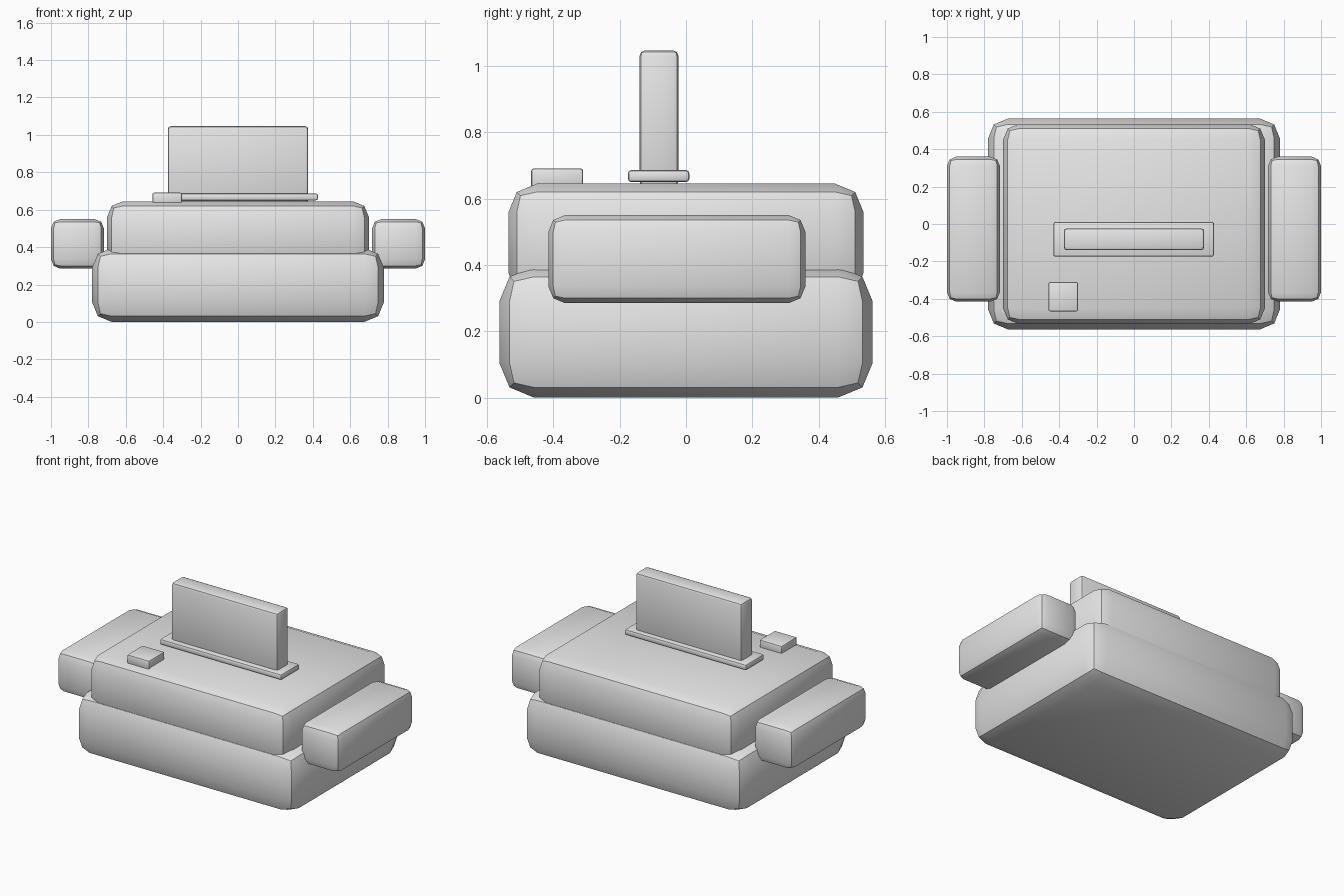
import bpy
import math

cube = bpy.data.objects.get("Cube")
if cube:
    bpy.data.objects.remove(cube, do_unlink=True)

# Single plain grey finish
grey = bpy.data.materials.new("light grey")
grey.use_nodes = True
grey.diffuse_color = (0.8, 0.8, 0.8, 1)
grey.node_tree.nodes["Principled BSDF"].inputs["Base Color"].default_value = (0.8, 0.8, 0.8, 1)


def rounded_box(name, x, y, z, bevel):
    """Box given by its (low, high) range on each axis, with two-step bevelled edges."""
    spans = (x, y, z)
    bpy.ops.mesh.primitive_cube_add(size=1, location=[(a + b) / 2 for a, b in spans])
    box = bpy.context.object
    box.name = name
    box.scale = [b - a for a, b in spans]
    bpy.ops.object.transform_apply(location=False, rotation=False, scale=True)
    box.data.materials.append(grey)
    mod = box.modifiers.new("Bevel", "BEVEL")
    mod.width = bevel
    mod.segments = 2
    bpy.ops.object.modifier_apply(modifier=mod.name)
    bpy.ops.object.shade_smooth_by_angle(angle=math.radians(30))
    return box


# Main body in two tiers
rounded_box("lower_body", (-0.78, 0.78), (-0.563, 0.563), (0, 0.395), 0.105)
rounded_box("upper_body", (-0.70, 0.70), (-0.535, 0.535), (0.29, 0.645), 0.085)

# Side pods
for name, side in (("left_pod", 1), ("right_pod", -1)):
    x = sorted((side * 0.717, side * 1.0))
    rounded_box(name, x, (-0.415, 0.36), (0.285, 0.55), 0.05)

# Upright panel standing in its slot rim
rounded_box("slot_rim", (-0.43, 0.427), (-0.175, 0.01), (0.65, 0.686), 0.01)
rounded_box("upright_panel", (-0.375, 0.375), (-0.14, -0.023), (0.635, 1.047), 0.016)

# Push button
rounded_box("button", (-0.457, -0.30), (-0.467, -0.31), (0.63, 0.691), 0.008)
